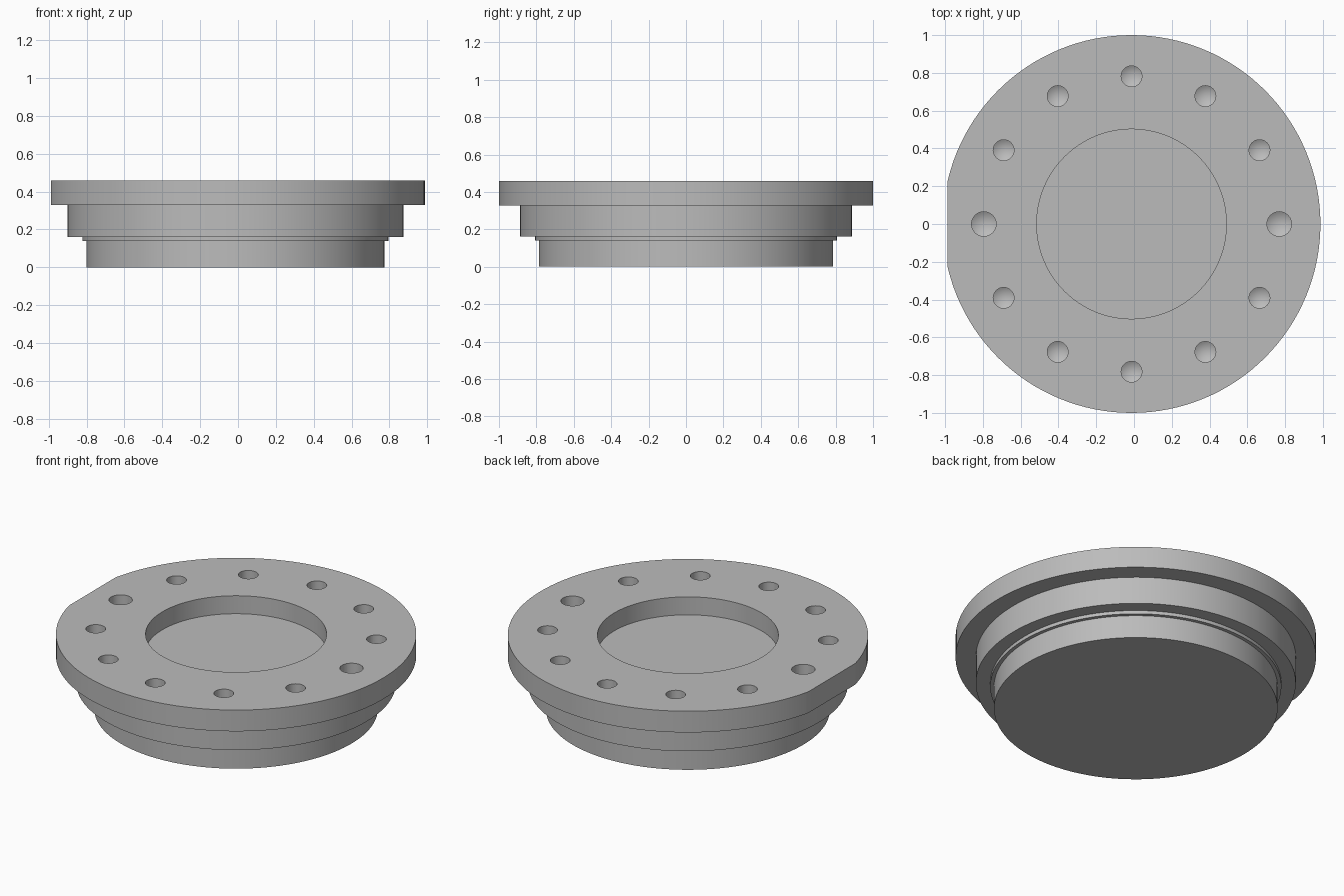
import bpy, bmesh, math
from mathutils import Matrix, Vector

if "Cube" in bpy.data.objects:
    bpy.data.objects.remove(bpy.data.objects["Cube"], do_unlink=True)

CENTRE_X = -0.013
TOP = 0.458
FLAT_X = -0.987

steel = bpy.data.materials.new("plain grey metal")
steel.use_nodes = True
GREY = (0.5, 0.5, 0.5, 1)
steel.diffuse_color = GREY
steel.node_tree.nodes["Principled BSDF"].inputs["Base Color"].default_value = GREY


def lathe(bm, profile, centre, steps):
    """Turn a closed (radius, height) profile around the vertical axis."""
    part = bmesh.new()
    verts = [part.verts.new((r, 0, z)) for r, z in profile]
    edges = [part.edges.new(pair) for pair in zip(verts, verts[1:])]
    bmesh.ops.spin(part, geom=verts + edges, cent=(0, 0, 0), axis=(0, 0, 1),
                   angle=math.tau, steps=steps, use_duplicate=False)
    bmesh.ops.remove_doubles(part, verts=part.verts, dist=1e-5)
    bmesh.ops.recalc_face_normals(part, faces=part.faces)
    bmesh.ops.translate(part, verts=part.verts, vec=centre)
    mesh = bpy.data.meshes.new("turned")
    part.to_mesh(mesh)
    part.free()
    bm.from_mesh(mesh)
    bpy.data.meshes.remove(mesh)


def make_object(name, bm):
    mesh = bpy.data.meshes.new(name)
    bm.to_mesh(mesh)
    bm.free()
    mesh.materials.append(steel)
    obj = bpy.data.objects.new(name, mesh)
    bpy.context.collection.objects.link(obj)
    return obj


# Stepped body with flange and central pocket
bm = bmesh.new()
lathe(bm, [(0, 0), (0.787, 0), (0.787, 0.14), (0.808, 0.14), (0.808, 0.161),
           (0.888, 0.161), (0.888, 0.328), (1, 0.328), (1, TOP),
           (0.502, TOP), (0.502, 0.348), (0, 0.348)],
      Vector((CENTRE_X, 0, 0)), 128)
flange = make_object("stepped_flange", bm)

# Drilled bolt holes with conical ends, the two on the x axis wider
bm = bmesh.new()
for i in range(12):
    radius = 0.065 if i % 6 == 0 else 0.055
    angle = math.tau * i / 12
    spot = Vector((CENTRE_X + 0.782 * math.cos(angle), 0.782 * math.sin(angle), 0))
    lathe(bm, [(0, 0.26 - radius * 0.6), (radius, 0.26), (radius, 0.6), (0, 0.6)], spot, 32)

# Flat on the right edge of the flange
bmesh.ops.create_cube(bm, size=1, matrix=Matrix.Translation((FLAT_X - 0.5, 0, 0.4)))
cutter = make_object("hole_cutter", bm)
cutter.hide_render = True

cut = flange.modifiers.new("holes", "BOOLEAN")
cut.operation = "DIFFERENCE"
cut.solver = "EXACT"
cut.object = cutter

# Apply the cut and remove the helper
bpy.ops.object.select_all(action="DESELECT")
bpy.context.view_layer.objects.active = flange
flange.select_set(True)
bpy.ops.object.modifier_apply(modifier=cut.name)
bpy.data.objects.remove(cutter, do_unlink=True)
bpy.ops.object.shade_smooth_by_angle(angle=math.radians(20))
